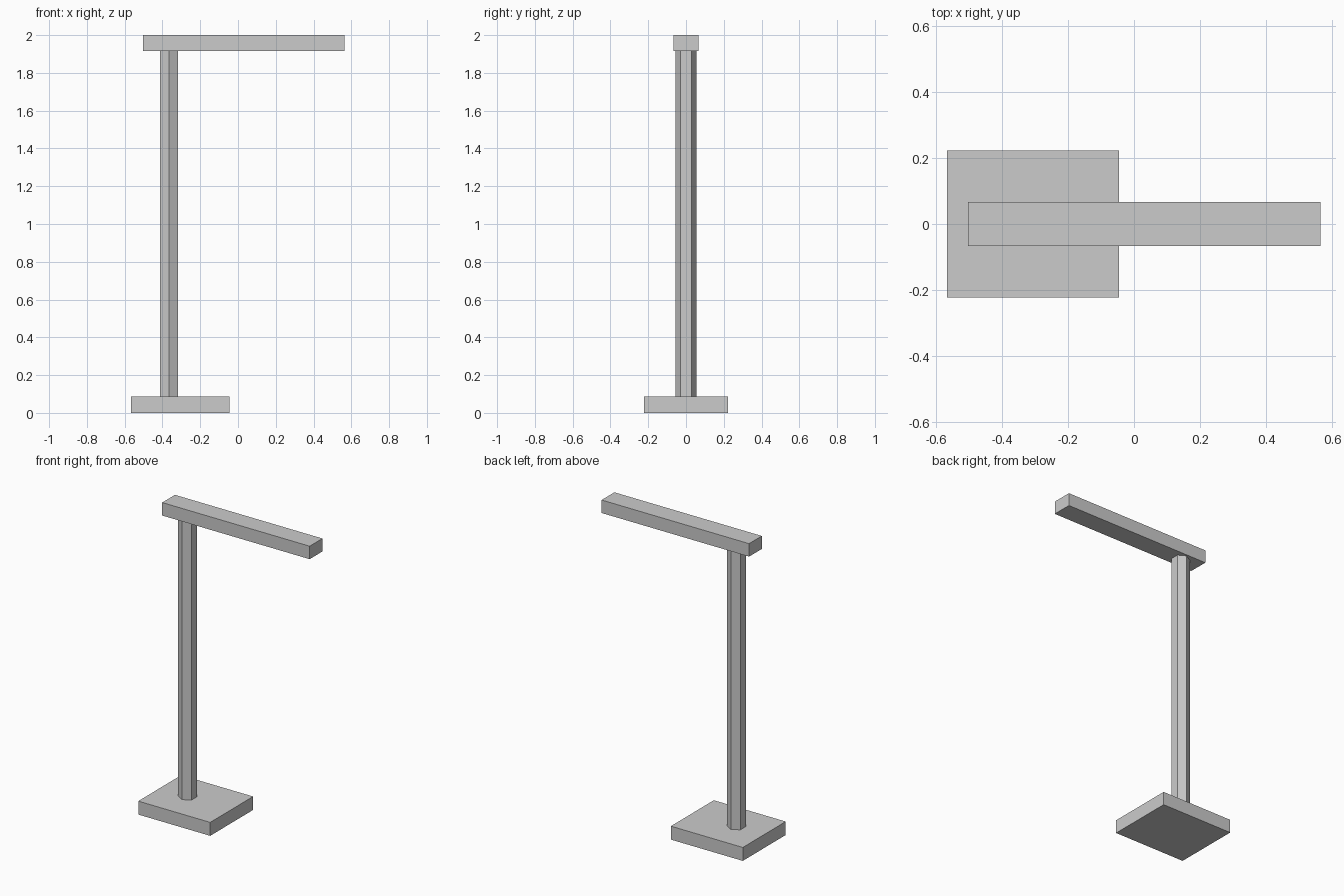
import bpy
import bmesh
from math import sin, cos, tau

cube = bpy.data.objects.get("Cube")
if cube:
    bpy.data.objects.remove(cube, do_unlink=True)

# One plain grey for every part
grey = bpy.data.materials.new("plain grey")
grey.use_nodes = True
colour = (0.6, 0.6, 0.6, 1)
grey.diffuse_color = colour
grey.node_tree.nodes["Principled BSDF"].inputs["Base Color"].default_value = colour


def prism(name, outline, bottom, top):
    """Extrude a counter-clockwise outline from bottom to top."""
    bm = bmesh.new()
    face = bm.faces.new([bm.verts.new((x, y, bottom)) for x, y in outline])
    result = bmesh.ops.extrude_face_region(bm, geom=[face], use_keep_orig=True)
    for item in result["geom"]:
        if isinstance(item, bmesh.types.BMVert):
            item.co.z = top
    bmesh.ops.recalc_face_normals(bm, faces=bm.faces)
    mesh = bpy.data.meshes.new(name)
    bm.to_mesh(mesh)
    bm.free()
    mesh.materials.append(grey)
    obj = bpy.data.objects.new(name, mesh)
    bpy.context.collection.objects.link(obj)
    return obj


def rectangle(x0, x1, half_y):
    return [(x0, -half_y), (x1, -half_y), (x1, half_y), (x0, half_y)]


# Hexagonal post with corners pointing front and back
post_x, post_radius = -0.365, 0.056
hexagon = [(post_x + post_radius * sin(-i * tau / 6), post_radius * cos(i * tau / 6))
           for i in range(6)]

prism("base", rectangle(-0.567, -0.046, 0.222), 0, 0.088)
prism("post", hexagon, 0.088, 1.915)
prism("top_arm", rectangle(-0.503, 0.565, 0.066), 1.915, 2)
